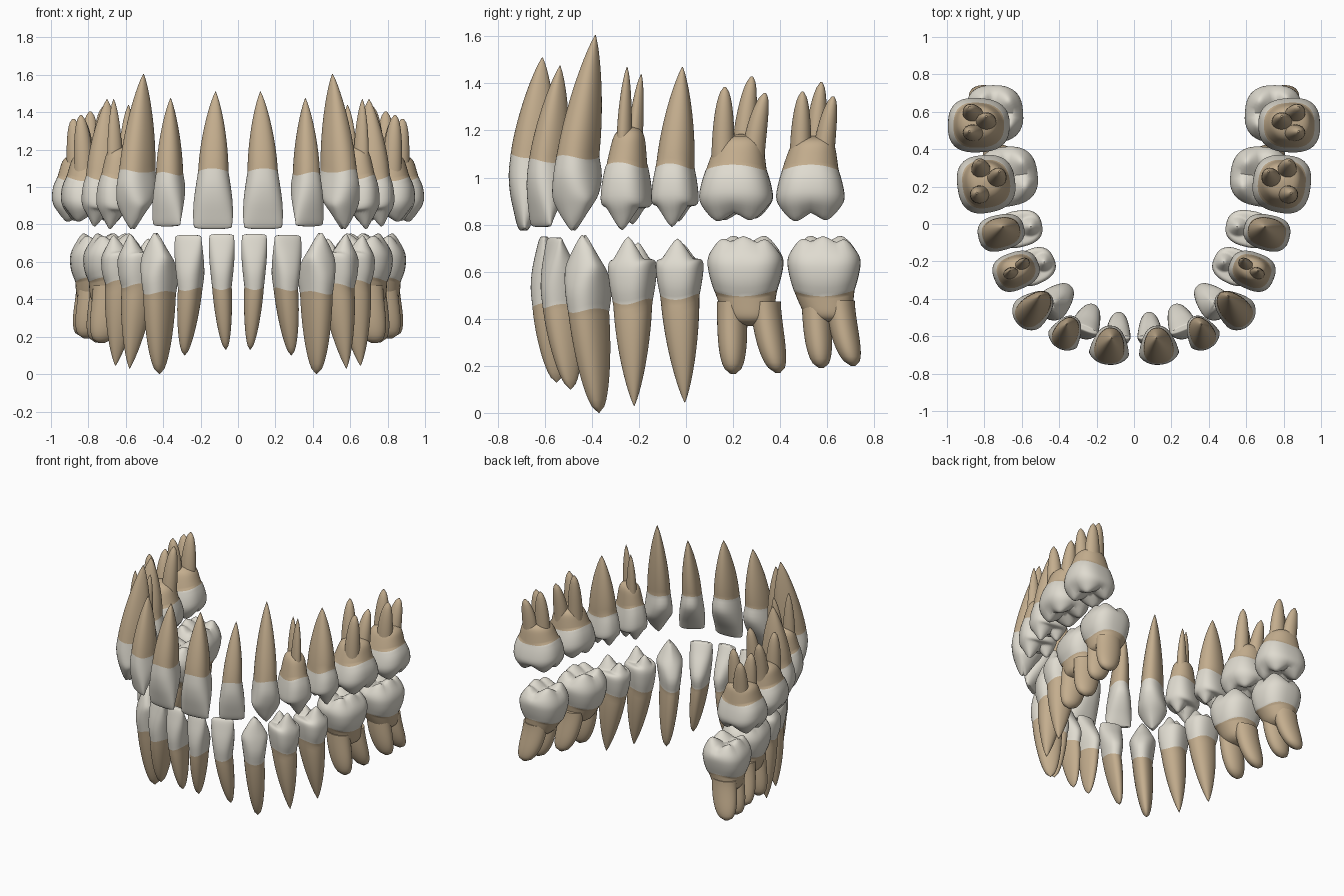
import bpy, bmesh, math
from mathutils import Vector

cube = bpy.data.objects.get("Cube")
if cube:
    bpy.data.objects.remove(cube, do_unlink=True)


def material(name, rgb):
    mat = bpy.data.materials.new(name)
    mat.use_nodes = True
    mat.diffuse_color = (*rgb, 1)
    mat.node_tree.nodes["Principled BSDF"].inputs["Base Color"].default_value = (*rgb, 1)
    return mat


ENAMEL = material("ivory enamel", (0.74, 0.71, 0.63))
ROOT = material("tan root", (0.55, 0.42, 0.27))
SEGMENTS = 40

# Crown profiles: height, width, inner and outer limits as fractions of the tooth
FRONT = [(0, .76, -.44, .46), (.25, .88, -.5, .5), (.5, .97, -.34, .47), (.75, 1, -.1, .39),
         (.93, .97, .06, .32), (1, .9, .13, .26), (1, .4, .18, .21)]
CANINE = [(0, .78, -.45, .45), (.25, .9, -.5, .5), (.5, 1, -.36, .46), (.72, .97, -.16, .38),
          (.9, .8, .0, .3), (1, .55, .1, .22), (1, .2, .14, .18)]
BACK = [(0, .83, -.41, .41), (.2, .93, -.47, .48), (.45, 1, -.5, .5), (.68, .97, -.47, .46),
        (.86, .87, -.41, .38), (.97, .74, -.34, .3), (1, .55, -.25, .22), (1, .33, -.15, .13),
        (1, .13, -.06, .05)]

# Cusp positions across the biting surface, with the height lost at each tip
CUSPS = {
    "premolar": [(0, .24, 0), (0, -.24, .09)],
    "upper molar": [(-.22, .26, 0), (.22, .26, .02), (-.2, -.25, .03), (.22, -.25, .06)],
    "lower molar": [(-.28, .25, .03), (0, .28, 0), (.28, .23, .05), (-.2, -.26, 0), (.2, -.26, 0)],
}


def cusp_drop(kind, a, b):
    """Fraction of crown height lost at a point of the biting surface."""
    if kind == "incisor":
        return .05 * abs(2 * a) ** 3
    if kind == "canine":
        return .42 * abs(2 * a) ** 1.15
    depth = .34 if kind == "premolar" else .27
    return min(low + depth * min(1.15, math.sqrt((a - u) ** 2 + (b - v) ** 2 + .002) / .29)
               for u, v, low in CUSPS[kind])


def smooth_rows(rows, steps=3):
    """Catmull-Rom interpolation through the control rows."""
    result = []
    for i in range(len(rows) - 1):
        p = [Vector(rows[max(0, min(len(rows) - 1, i + k))]) for k in (-1, 0, 1, 2)]
        for j in range(steps):
            t = j / steps
            result.append((p[1] * 2 + (p[2] - p[0]) * t
                           + (p[0] * 2 - p[1] * 5 + p[2] * 4 - p[3]) * t * t
                           + (p[1] * 3 - p[0] - p[2] * 3 + p[3]) * t ** 3) / 2)
    return result + [Vector(rows[-1])]


def outline(cu, cv, hu, hv, power, taper=0):
    """Rounded-box section, narrower on the inner side."""
    points = []
    for k in range(SEGMENTS):
        angle = math.tau * k / SEGMENTS
        c, s = math.cos(angle), math.sin(angle)
        v = math.copysign(abs(s) ** (2 / power), s)
        u = math.copysign(abs(c) ** (2 / power), c) * (1 + taper * (v - 1) / 2)
        points.append((cu + hu * u, cv + hv * v))
    return points


def loft(bm, rings, material_of):
    """Skin closed rings and cap both ends."""
    loops = [[bm.verts.new(p) for p in ring] for ring in rings]
    for i in range(len(loops) - 1):
        for k in range(SEGMENTS):
            n = (k + 1) % SEGMENTS
            face = bm.faces.new((loops[i][k], loops[i][n], loops[i + 1][n], loops[i + 1][k]))
            face.material_index = material_of(i)
    for i in (0, -1):
        bm.faces.new(loops[i]).material_index = material_of(i if i == 0 else len(loops))


def build_tooth(name, side, kind, x, y, turn, w, d, tip, neck, blunt, apexes):
    ca, sa = math.cos(math.radians(turn)), math.sin(math.radians(turn))
    front = kind in ("incisor", "canine")
    power, taper = (2.3, .3) if front else (2.6, .1)
    profile = {"incisor": FRONT, "canine": CANINE}.get(kind, BACK)

    def world(u, v, z):
        return (side * (x + u * ca + v * sa), y + u * sa - v * ca, z)

    def local(px, py):
        return (px - x) * ca + (py - y) * sa, (px - x) * sa - (py - y) * ca

    bm = bmesh.new()
    rings = []
    # Crown, from the biting surface up to the neck
    for t, width, lo, hi in reversed(smooth_rows(profile)):
        t = min(t, 1)
        weight = max(0, (t - .4) / .6) ** 1.5
        ring = []
        for u, v in outline(0, d * (lo + hi) / 2, w * width / 2, d * (hi - lo) / 2, power, taper):
            h = t - weight * cusp_drop(kind, u / w, v / d)
            scallop = (1 - t) ** 2 * (.02 - .16 * u * u / w / w) * (1 if neck > tip else -1)
            ring.append(world(u, v, neck + h * (tip - neck) + scallop))
        rings.append(ring)
    crown_rows = len(rings) - 1

    # Root body, ending in one tip or in a trunk that carries several roots
    single = len(apexes) == 1
    _, width, lo, hi = profile[0]
    mid = [sum(a[i] for a in apexes) / len(apexes) for i in range(3)]
    eu, ev = local(mid[0], mid[1])
    steps = 16
    for j in range(1, steps + 1):
        s = j / steps
        if single:
            scale = max(.015, 1 - s ** 1.6) ** blunt
            if j == steps:
                scale = .02
            rise = s
        else:
            rise = s * .42
            scale = (1 - .3 * s) * math.sqrt(max(.004, 1 - s ** 8))
        z = neck + (mid[2] - neck) * rise
        fade = (1 - s) ** 2 * (1 if neck > tip else -1)
        section = outline(eu * rise, d * (lo + hi) / 2 * (1 - rise) + ev * rise,
                          w * width / 2 * scale, d * (hi - lo) / 2 * scale, 2.2, taper)
        rings.append([world(u, v, z + fade * (.02 - .16 * u * u / w / w)) for u, v in section])
    loft(bm, rings, lambda i: int(i >= crown_rows))

    # Separate roots growing out of the trunk
    if not single:
        for ax, ay, az in apexes:
            u1, v1 = local(ax, ay)
            lower = kind == "lower molar"
            ru, rv = (w * .19, d * .3) if lower else (w * .15, d * .17)
            u0, v0 = eu * .3 + (u1 - eu) * .75, ev * .3 + (v1 - ev) * .75
            branch = []
            for j in range(15):
                s = j / 14
                scale = max(.01, 1 - s ** (3.5 if lower else 2.2)) ** blunt
                bend = s ** 1.5
                section = outline(u0 + (u1 - u0) * bend, v0 + (v1 - v0) * bend,
                                  ru * scale, rv * scale, 2)
                branch.append([world(u, v, neck + (az - neck) * (.12 + .88 * s))
                               for u, v in section])
            loft(bm, branch, lambda i: 1)

    bmesh.ops.recalc_face_normals(bm, faces=bm.faces)
    mesh = bpy.data.meshes.new(name)
    bm.to_mesh(mesh)
    bm.free()
    mesh.materials.append(ENAMEL)
    mesh.materials.append(ROOT)
    tooth = bpy.data.objects.new(name, mesh)
    bpy.context.collection.objects.link(tooth)
    bpy.ops.object.select_all(action="DESELECT")
    tooth.select_set(True)
    bpy.context.view_layer.objects.active = tooth
    bpy.ops.object.shade_smooth_by_angle(angle=math.radians(50))


# Name, kind, x, y, turn, width, depth, tip, neck, bluntness, root tips
UPPER = [
    ("central_incisor", "incisor", .13, -.648, 5, .245, .21, .775, 1.08, .8, [(.12, -.61, 1.51)]),
    ("lateral_incisor", "incisor", .36, -.58, 30, .2, .19, .79, 1.06, .8, [(.36, -.535, 1.475)]),
    ("canine", "canine", .535, -.455, 50, .22, .235, .775, 1.075, .8, [(.505, -.385, 1.605)]),
    ("first_premolar", "premolar", .63, -.25, 68, .21, .25, .76, 1.045, .7,
     [(.665, -.25, 1.47), (.585, -.19, 1.44)]),
    ("second_premolar", "premolar", .71, -.045, 76, .2, .25, .775, 1.04, .8, [(.7, -.015, 1.47)]),
    ("first_molar", "upper molar", .79, .215, 82, .325, .31, .8, 1.035, .5,
     [(.84, .165, 1.385), (.83, .335, 1.36), (.72, .28, 1.43)]),
    ("second_molar", "upper molar", .83, .528, 91, .305, .33, .8, 1.035, .5,
     [(.88, .495, 1.365), (.88, .625, 1.345), (.79, .575, 1.405)]),
]
LOWER = [
    ("central_incisor", "incisor", .085, -.565, 3, .158, .19, .75, .47, .55, [(.065, -.55, .13)]),
    ("lateral_incisor", "incisor", .25, -.52, 22, .18, .195, .745, .465, .55, [(.285, -.49, .1)]),
    ("canine", "canine", .415, -.41, 45, .2, .22, .755, .445, .5, [(.42, -.37, 0)]),
    ("first_premolar", "premolar", .53, -.225, 66, .2, .22, .765, .48, .8, [(.58, -.22, .03)]),
    ("second_premolar", "premolar", .61, -.025, 78, .205, .24, .755, .5, .8, [(.655, -.005, .045)]),
    ("first_molar", "lower molar", .67, .255, 82, .335, .31, .765, .515, .4,
     [(.73, .2, .165), (.75, .39, .17)]),
    ("second_molar", "lower molar", .745, .588, 86, .325, .305, .765, .515, .4,
     [(.81, .575, .19), (.825, .71, .2)]),
]

for jaw, teeth in (("upper", UPPER), ("lower", LOWER)):
    for label, *shape in teeth:
        for side, word in ((1, "left"), (-1, "right")):
            build_tooth(f"{jaw}_{label}_{word}", side, *shape)
